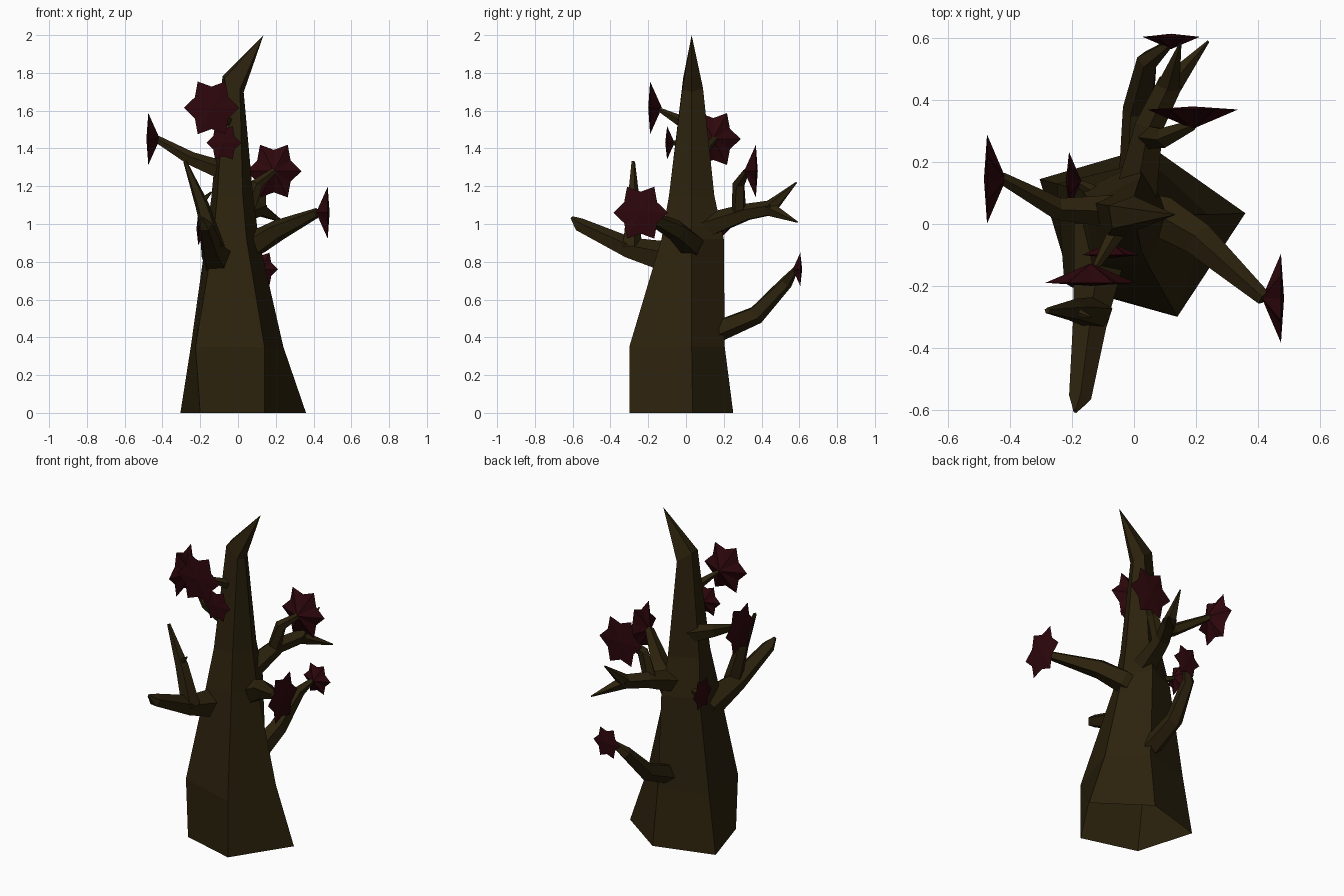
import bpy, bmesh, math
from mathutils import Vector

cube = bpy.data.objects.get("Cube")
if cube:
    bpy.data.objects.remove(cube, do_unlink=True)


def material(name, color):
    m = bpy.data.materials.new(name)
    m.use_nodes = True
    m.diffuse_color = color
    bsdf = next(n for n in m.node_tree.nodes if n.type == 'BSDF_PRINCIPLED')
    bsdf.inputs["Base Color"].default_value = color
    bsdf.inputs["Roughness"].default_value = 0.9
    return m


bark = material("dark bark", (0.025, 0.016, 0.004, 1))
petal = material("dark red", (0.026, 0.002, 0.0035, 1))


def finish(name, bm, mat):
    bmesh.ops.recalc_face_normals(bm, faces=bm.faces)
    mesh = bpy.data.meshes.new(name)
    bm.to_mesh(mesh)
    bm.free()
    mesh.materials.append(mat)
    obj = bpy.data.objects.new(name, mesh)
    bpy.context.collection.objects.link(obj)
    return obj


def skin(bm, rings):
    """Bridge successive rings of vertices with quads."""
    n = len(rings[0])
    for a, b in zip(rings, rings[1:]):
        for i in range(n):
            j = (i + 1) % n
            bm.faces.new((a[i], a[j], b[j], b[i]))


def branch(name, path, radii, sides=5):
    """Tapered low-poly limb along a path, open where it is buried."""
    bm = bmesh.new()
    pts = [Vector(p) for p in path]
    rings = []
    for k, (p, r) in enumerate(zip(pts, radii)):
        d = (pts[min(k + 1, len(pts) - 1)] - pts[max(k - 1, 0)]).normalized()
        ref = Vector((0, 0, 1)) if abs(pts[-1].z - pts[0].z) < 0.3 else Vector((0, 1, 0))
        u = d.cross(ref).normalized()
        v = u.cross(d)
        angles = [math.tau * i / sides + math.pi / 2 for i in range(sides)]
        rings.append([bm.verts.new(p + r * (math.cos(a) * u + math.sin(a) * v)) for a in angles])
    skin(bm, rings)
    bm.faces.new(rings[-1])
    return finish(name, bm, bark)


def flower(name, center, direction, radius):
    """Six-pointed star: shallow front, deeper pointed back."""
    bm = bmesh.new()
    c, d = Vector(center), Vector(direction)
    u = d.cross(Vector((0, 0, 1)))
    up = Vector((0, 0, 1.1))
    rim = []
    for i in range(12):
        r = radius * (1.03 if i % 2 == 0 else 0.72)
        a = math.tau * i / 12
        rim.append(bm.verts.new(c + r * (math.cos(a) * u + math.sin(a) * up)))
    front = bm.verts.new(c + d * 0.01)
    back = bm.verts.new(c - d * radius * 0.44)
    for i in range(12):
        j = (i + 1) % 12
        bm.faces.new((rim[i], rim[j], front))
        bm.faces.new((rim[j], rim[i], back))
    return finish(name, bm, petal)


# Trunk: five-sided rings, open underneath, closing on a bent tip
levels = [
    (0.00, [(0.36, 0.035), (0.14, -0.30), (-0.20, -0.205), (-0.305, 0.145), (0.055, 0.25)]),
    (0.35, [(0.24, 0.03), (0.14, -0.30), (-0.225, -0.19), (-0.25, 0.13), (0.05, 0.205)]),
    (0.92, [(0.11, 0.03), (0.045, -0.13), (-0.13, -0.13), (-0.17, 0.11), (0.03, 0.20)]),
    (1.15, [(0.08, 0.03), (0.025, -0.09), (-0.11, -0.08), (-0.14, 0.07), (0.02, 0.15)]),
    (1.72, [(0.03, 0.03), (0.01, -0.02), (-0.07, -0.015), (-0.082, 0.06), (0.0, 0.09)]),
]
bm = bmesh.new()
rings = [[bm.verts.new((x, y, z)) for x, y in ring] for z, ring in levels]
for v in rings[-1]:
    v.co.z -= 0.75 * v.co.x    # slanted shoulder below the tip
skin(bm, rings)
tip = bm.verts.new((0.135, 0.03, 2.0))
for i in range(5):
    bm.faces.new((rings[-1][i], rings[-1][(i + 1) % 5], tip))
finish("trunk", bm, bark)

# Main limbs
branch("front_branch", [(-0.10, -0.02, 0.80), (-0.14, -0.30, 0.87), (-0.175, -0.565, 0.995), (-0.19, -0.605, 1.035)],
       [0.10, 0.06, 0.038, 0.008])
branch("front_spike", [(-0.12, -0.29, 0.87), (-0.19, -0.28, 1.10), (-0.28, -0.28, 1.33)],
       [0.055, 0.038, 0.01])
branch("front_spike_twig", [(-0.20, -0.28, 1.11), (-0.14, -0.30, 1.17)], [0.022, 0.004])
branch("right_branch", [(-0.03, 0.04, 1.26), (-0.25, 0.05, 1.345), (-0.43, 0.15, 1.45)],
       [0.06, 0.038, 0.02])
branch("left_branch", [(0.0, 0.04, 0.86), (0.10, 0.02, 0.90), (0.21, -0.05, 0.965), (0.42, -0.24, 1.06)],
       [0.07, 0.07, 0.058, 0.026])
branch("back_branch", [(0.0, 0.06, 0.97), (0.05, 0.32, 1.06), (0.12, 0.46, 1.085)],
       [0.075, 0.048, 0.042])
branch("back_fork_upper", [(0.11, 0.44, 1.08), (0.15, 0.585, 1.22)], [0.042, 0.004])
branch("back_fork_lower", [(0.11, 0.44, 1.08), (0.24, 0.59, 1.01)], [0.042, 0.004])
branch("back_twig", [(0.05, 0.28, 1.06), (0.10, 0.28, 1.21), (0.19, 0.32, 1.28)],
       [0.04, 0.034, 0.018])
branch("low_back_branch", [(0.01, 0.08, 0.40), (0.015, 0.37, 0.52), (0.045, 0.53, 0.69), (0.11, 0.58, 0.76)],
       [0.065, 0.052, 0.036, 0.015])

# Short flower stems
branch("top_stem", [(-0.04, 0.0, 1.53), (-0.13, -0.15, 1.61)], [0.035, 0.01])
branch("small_front_stem", [(-0.06, 0.0, 1.42), (-0.07, -0.08, 1.43)], [0.025, 0.01])
branch("right_stem", [(-0.11, 0.09, 0.95), (-0.19, 0.14, 0.97)], [0.03, 0.01])

# Star flowers
flower("right_flower", (-0.475, 0.145, 1.45), (-1, 0, 0), 0.14)
flower("small_right_flower", (-0.21, 0.14, 0.975), (-1, 0, 0), 0.09)
flower("top_flower", (-0.14, -0.19, 1.615), (0, -1, 0), 0.142)
flower("small_front_flower", (-0.075, -0.10, 1.43), (0, -1, 0), 0.09)
flower("back_flower", (0.19, 0.37, 1.28), (0, 1, 0), 0.142)
flower("low_back_flower", (0.12, 0.605, 0.76), (0, 1, 0), 0.09)
flower("left_flower", (0.475, -0.24, 1.06), (1, 0, 0), 0.14)
